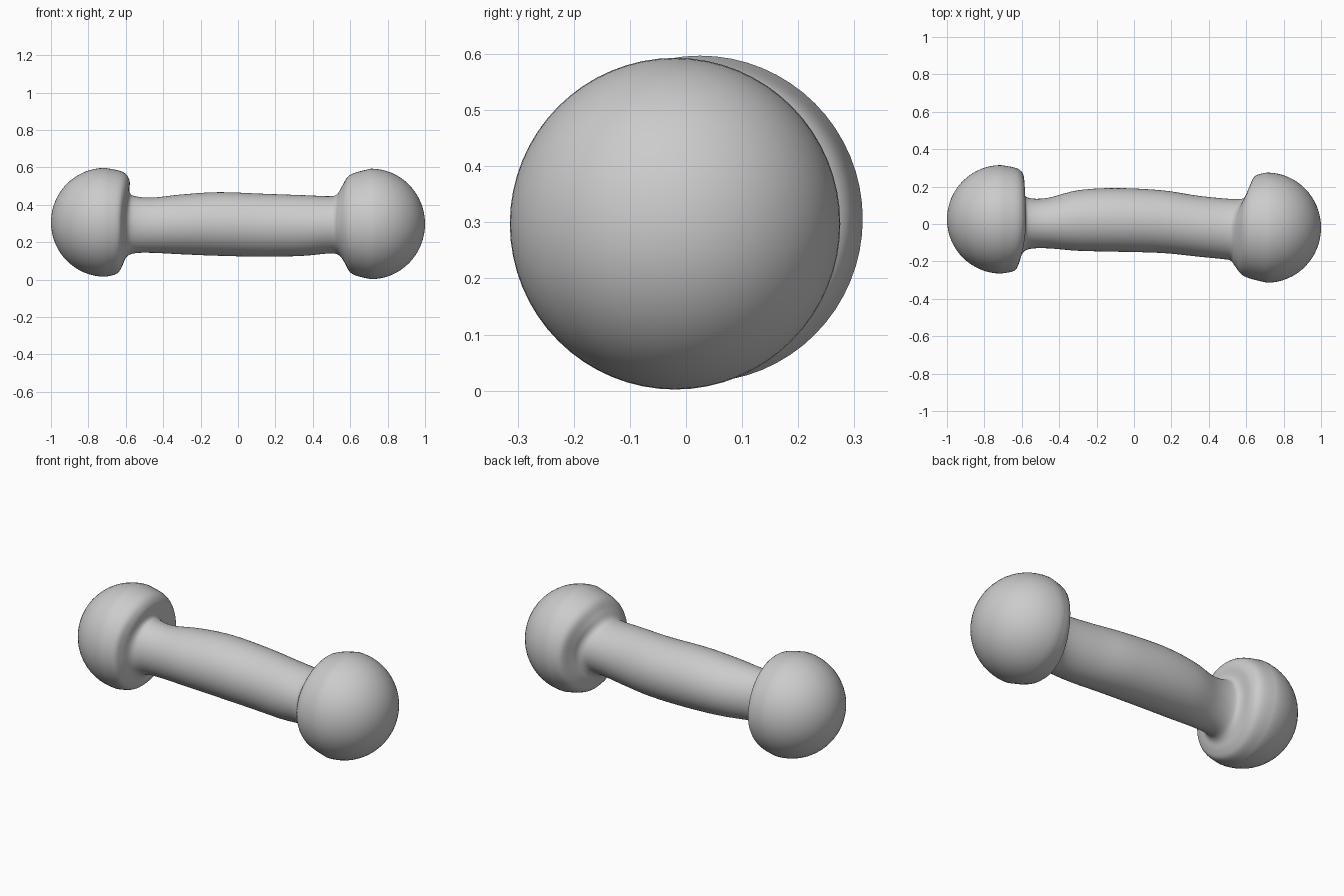
import bpy, bmesh, math
from mathutils import Vector

if "Cube" in bpy.data.objects:
    bpy.data.objects.remove(bpy.data.objects["Cube"])

# Four side profiles of the bar between the widest rings of both ends
back = [(-.71, .315), (-.62, .295), (-.588, .25), (-.59, .165), (-.555, .138),
        (-.46, .14), (-.3, .18), (-.1, .192), (.15, .18), (.35, .15),
        (.54, .133), (.595, .145), (.615, .19), (.645, .255), (.71, .275)]
front = [(-.71, -.265), (-.64, -.25), (-.615, -.21), (-.595, -.155), (-.555, -.133),
         (-.46, -.13), (-.3, -.143), (-.1, -.148), (.15, -.155), (.35, -.175),
         (.47, -.187), (.515, -.195), (.54, -.225), (.59, -.28), (.71, -.314)]
top = [(-.71, .597), (-.615, .575), (-.58, .53), (-.58, .47), (-.555, .447),
       (-.46, .438), (-.3, .455), (-.1, .467), (.15, .458), (.35, .451),
       (.49, .446), (.53, .457), (.557, .5), (.6, .56), (.71, .593)]
bottom = [(-.71, .015), (-.65, .03), (-.622, .065), (-.598, .118), (-.555, .14),
          (-.46, .143), (-.3, .135), (-.1, .127), (.15, .122), (.35, .127),
          (.5, .14), (.545, .125), (.57, .09), (.61, .03), (.71, .002)]
SIDES, STEPS, CAP = 64, 5, 16


def smooth(points):
    """Catmull-Rom resampling of a profile."""
    p = [Vector(q) for q in points]
    p = [p[0]] + p + [p[-1]]
    out = []
    for i in range(1, len(p) - 2):
        a, b, c, d = p[i - 1:i + 3]
        for k in range(STEPS):
            t = k / STEPS
            out.append(0.5 * (2 * b + (c - a) * t + (2 * a - 5 * b + 4 * c - d) * t * t
                              + (3 * b - a - 3 * c + d) * t ** 3))
    return out + [p[-1]]


def section(bk, fr, tp, bt):
    """Oval ring through the four profile points."""
    cy, ry = (bk.y + fr.y) / 2, (bk.y - fr.y) / 2
    cz, rz = (tp.y + bt.y) / 2, (tp.y - bt.y) / 2
    ring = []
    for i in range(SIDES):
        a = math.tau * i / SIDES
        c, s = math.cos(a), math.sin(a)
        x = c * c * (bk.x if c > 0 else fr.x) + s * s * (tp.x if s > 0 else bt.x)
        ring.append(Vector((x, cy + ry * c, cz + rz * s)))
    return ring


def dome(ring, pole_x):
    """Rings shrinking from the widest ring toward the pole."""
    mid = sum(ring, Vector()) / SIDES
    rings = []
    for k in range(1, CAP):
        a = math.pi / 2 * k / CAP
        shift = Vector(((pole_x - mid.x) * math.sin(a), 0, 0))
        rings.append([mid + (v - mid) * math.cos(a) + shift for v in ring])
    return rings, Vector((pole_x, mid.y, mid.z))


rings = [section(*q) for q in zip(*map(smooth, (back, front, top, bottom)))]
left, left_pole = dome(rings[0], -1)
right, right_pole = dome(rings[-1], 1)
rings = left[::-1] + rings + right

# One continuous skin: rounded ends and grip
bm = bmesh.new()
loops = [[bm.verts.new(v) for v in r] for r in rings]
for a, b in zip(loops, loops[1:]):
    for i in range(SIDES):
        j = (i + 1) % SIDES
        bm.faces.new((a[i], a[j], b[j], b[i]))
for loop, pole in ((loops[0], left_pole), (loops[-1], right_pole)):
    tip = bm.verts.new(pole)
    for i in range(SIDES):
        bm.faces.new((loop[i], loop[(i + 1) % SIDES], tip))
bmesh.ops.recalc_face_normals(bm, faces=bm.faces)
mesh = bpy.data.meshes.new("dumbbell")
bm.to_mesh(mesh)
bm.free()
for f in mesh.polygons:
    f.use_smooth = True
bpy.context.collection.objects.link(bpy.data.objects.new("dumbbell", mesh))
